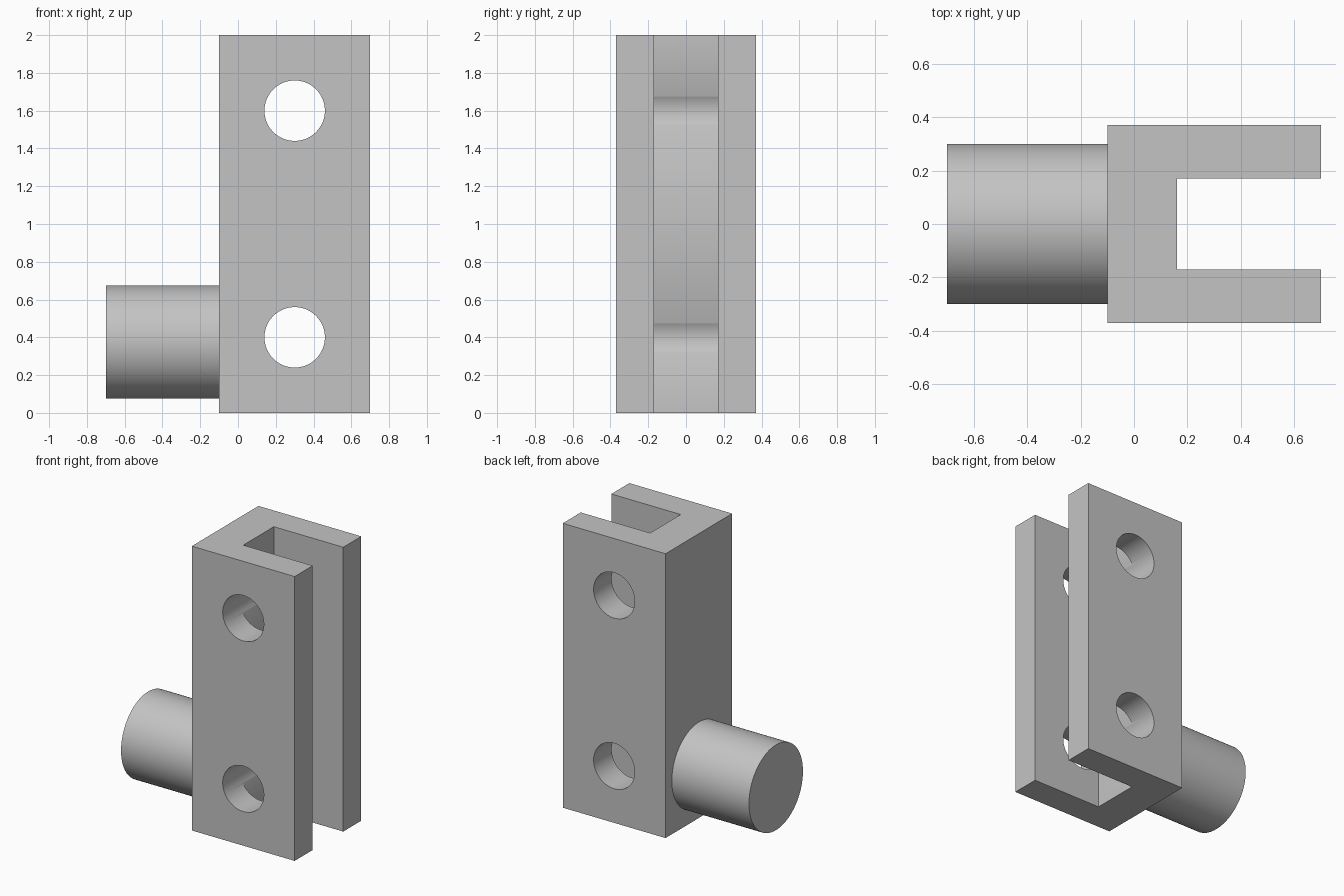
import bpy
import bmesh
from math import radians

cube = bpy.data.objects.get("Cube")
if cube:
    bpy.data.objects.remove(cube, do_unlink=True)

GREY = (0.55, 0.55, 0.55, 1)
steel = bpy.data.materials.new("plain grey")
steel.use_nodes = True
steel.diffuse_color = GREY
steel.node_tree.nodes["Principled BSDF"].inputs["Base Color"].default_value = GREY


def cylinder(name, radius, depth, location, rotation):
    bpy.ops.mesh.primitive_cylinder_add(
        vertices=96, radius=radius, depth=depth, location=location, rotation=rotation)
    obj = bpy.context.object
    obj.name = name
    obj.data.materials.append(steel)
    return obj


def smooth(obj):
    bpy.ops.object.select_all(action="DESELECT")
    obj.select_set(True)
    bpy.context.view_layer.objects.active = obj
    bpy.ops.object.shade_smooth_by_angle(angle=radians(30))


# Clevis body: U-shaped profile extruded upwards
BACK, WEB, TIP = -0.1, 0.16, 0.7
OUTER, INNER, HEIGHT = 0.37, 0.17, 2.0
half = [(BACK, -OUTER), (TIP, -OUTER), (TIP, -INNER), (WEB, -INNER)]
profile = half + [(x, -y) for x, y in reversed(half)]

bm = bmesh.new()
base = bm.faces.new([bm.verts.new((x, y, 0)) for x, y in profile])
top = bmesh.ops.extrude_face_region(bm, geom=[base])["geom"]
bmesh.ops.translate(bm, vec=(0, 0, HEIGHT),
                    verts=[v for v in top if isinstance(v, bmesh.types.BMVert)])
bmesh.ops.recalc_face_normals(bm, faces=bm.faces)
mesh = bpy.data.meshes.new("clevis_body")
bm.to_mesh(mesh)
bm.free()
body = bpy.data.objects.new("clevis_body", mesh)
bpy.context.collection.objects.link(body)
mesh.materials.append(steel)

# Pin holes through both arms, grazing the web
for label, z in (("lower", 0.4), ("upper", 1.6)):
    cutter = cylinder(label + "_hole_cutter", 0.16, 1.0, (0.3, 0, z), (radians(90), 0, 0))
    cutter.hide_render = True
    cut = body.modifiers.new(label + "_hole", "BOOLEAN")
    cut.operation = "DIFFERENCE"
    cut.solver = "EXACT"
    cut.object = cutter
    bpy.context.view_layer.objects.active = body
    bpy.ops.object.modifier_apply(modifier=cut.name)
    bpy.data.objects.remove(cutter, do_unlink=True)
smooth(body)

# Round shank on the back of the body
shank = cylinder("shank", 0.3, 0.6, (-0.4, 0, 0.375), (0, radians(90), 0))
smooth(shank)
